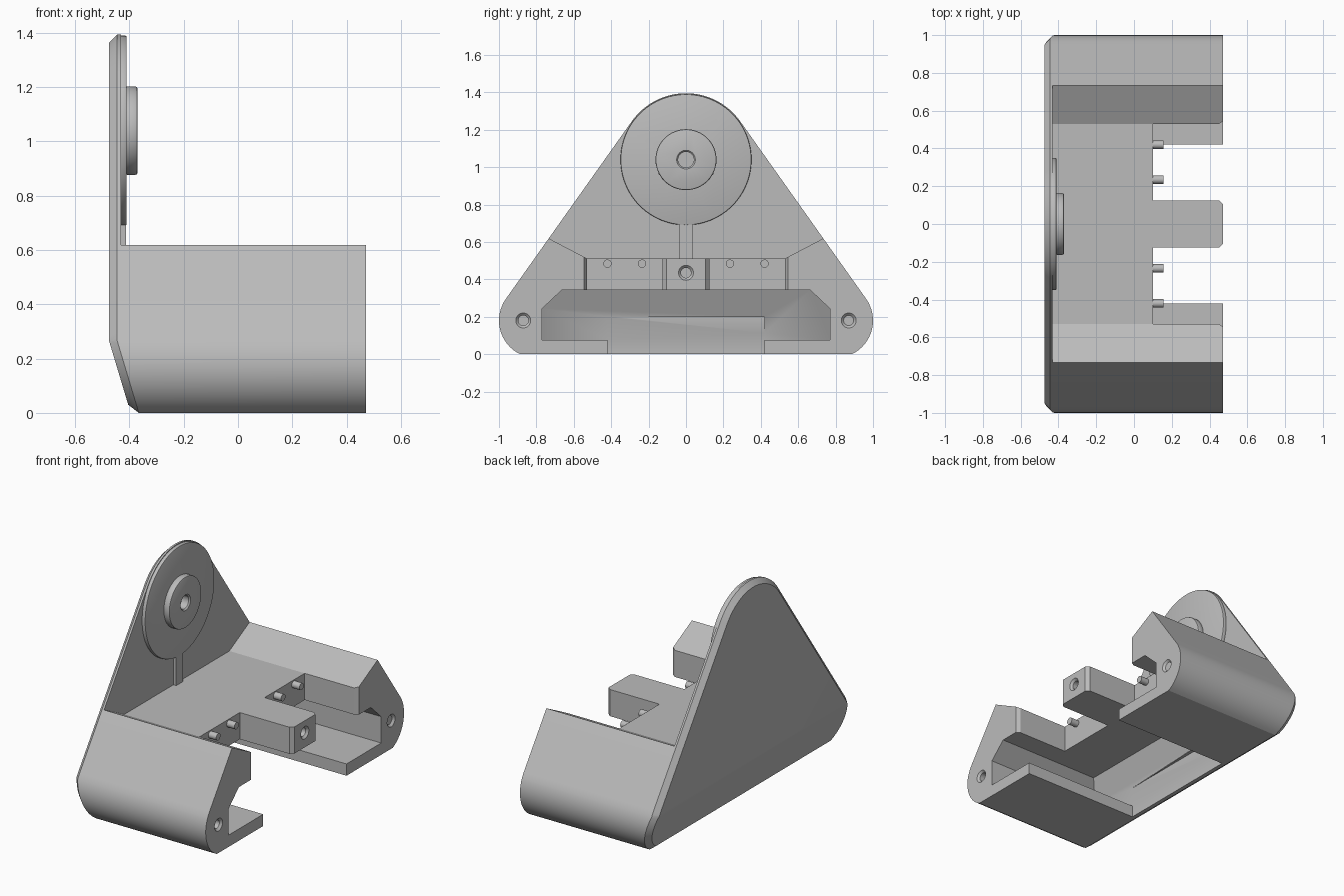
import bpy, bmesh
from math import pi, sin, cos, asin, atan2, acos
from mathutils import Matrix

if "Cube" in bpy.data.objects:
    bpy.data.objects.remove(bpy.data.objects["Cube"])

grey = bpy.data.materials.new("plain_grey")
grey.use_nodes = True
GREY = (0.5, 0.5, 0.5, 1)
grey.diffuse_color = GREY
grey.node_tree.nodes["Principled BSDF"].inputs["Base Color"].default_value = GREY

HUB_Z = 1.04            # centre of the round top
LOW_Y, LOW_Z = 0.8, 0.18  # centre of the rounded lower corners
PLATE_IN = -0.432       # inner face of the end plate
OPEN = 0.472            # open end


def finish(name, bm):
    bmesh.ops.recalc_face_normals(bm, faces=bm.faces)
    mesh = bpy.data.meshes.new(name)
    bm.to_mesh(mesh)
    bm.free()
    mesh.materials.append(grey)
    ob = bpy.data.objects.new(name, mesh)
    bpy.context.collection.objects.link(ob)
    return ob


def loft(name, loops):
    bm = bmesh.new()
    rings = [[bm.verts.new(p) for p in loop] for loop in loops]
    n = len(rings[0])
    bm.faces.new(rings[0])
    bm.faces.new(rings[-1])
    for a, b in zip(rings, rings[1:]):
        for i in range(n):
            j = (i + 1) % n
            bm.faces.new((a[i], a[j], b[j], b[i]))
    return finish(name, bm)


def prism(name, pts, lo, hi, axis="x"):
    def place(p, h):
        return (h, p[0], p[1]) if axis == "x" else (p[0], p[1], h)
    return loft(name, [[place(p, h) for p in pts] for h in (lo, hi)])


def rod(name, r, x0, x1, y, z, r_end=None, sides=48):
    bm = bmesh.new()
    bmesh.ops.create_cone(bm, cap_ends=True, segments=sides, radius1=r,
                          radius2=r if r_end is None else r_end, depth=x1 - x0,
                          matrix=Matrix.Translation(((x0 + x1) / 2, y, z))
                          @ Matrix.Rotation(pi / 2, 4, "Y"))
    return finish(name, bm)


def activate(ob):
    bpy.ops.object.select_all(action="DESELECT")
    ob.select_set(True)
    bpy.context.view_layer.objects.active = ob


def cut(ob, cutter):
    mod = ob.modifiers.new("cut", "BOOLEAN")
    mod.operation, mod.solver, mod.object = "DIFFERENCE", "EXACT", cutter
    activate(ob)
    bpy.ops.object.modifier_apply(modifier=mod.name)
    bpy.data.objects.remove(cutter)


def bevel(ob, width):
    mod = ob.modifiers.new("soft_edge", "BEVEL")
    mod.width, mod.segments, mod.limit_method = width, 2, "ANGLE"
    activate(ob)
    bpy.ops.object.modifier_apply(modifier=mod.name)


def outline(inset):
    """Rounded triangle in the yz plane with a flat base."""
    big, small = 0.355 - inset, 0.2 - inset
    dy, dz = LOW_Y, LOW_Z - HUB_Z
    tangent = atan2(dz, dy) + acos((big - small) / (dy * dy + dz * dz) ** 0.5)
    base = asin((inset - LOW_Z) / small)
    half = []
    for i in range(17):
        a = base + (tangent - base) * i / 16
        half.append((LOW_Y + small * cos(a), LOW_Z + small * sin(a)))
    for i in range(25):
        a = tangent + (pi / 2 - tangent) * i / 24
        half.append((big * cos(a), HUB_Z + big * sin(a)))
    return half + [(-y, z) for y, z in reversed(half[:-1])]


# Main shell: outline run along x, chamfered at the plate end
shell = loft("body_with_end_plate", [
    [(x, y, z) for y, z in outline(inset)]
    for x, inset in ((-0.475, 0.03), (-0.445, 0), (OPEN, 0))])

# Lean the lower part of the end plate inwards
bm = bmesh.new()
bm.from_mesh(shell.data)
bmesh.ops.bisect_plane(bm, geom=bm.verts[:] + bm.edges[:] + bm.faces[:],
                       plane_co=(0, 0, 0.265), plane_no=(0, 0, 1))
for v in bm.verts:
    if v.co.x < -0.4 and v.co.z < 0.265:
        v.co.x += (0.265 - v.co.z) * 0.3
bm.to_mesh(shell.data)
bm.free()

# Open space above the tray, leaving the plate standing
right = [(0.53, 0.512), (0.736, 0.62), (1.2, 0.62), (1.2, 1.6)]
cut(shell, prism("top_cutter", right + [(-y, z) for y, z in reversed(right)],
                 PLATE_IN, 0.8))

# Lower cavity with sloped shoulders on three sides
right = [(0.77, 0.075), (0.77, 0.243), (0.665, 0.342)]
cavity = prism("cavity_cutter", right + [(-y, z) for y, z in reversed(right)],
               -0.34, 0.8)
for v in cavity.data.vertices:
    if v.co.x < 0 and v.co.z > 0.3:
        v.co.x += 0.1
cut(shell, cavity)
cut(shell, prism("floor_slot_cutter",
                 [(-0.42, -0.1), (0.42, -0.1), (0.42, 0.2), (-0.42, 0.2)], -0.34, 0.8))

# Two notches beside the middle tab, and the screw holes
for s in (-1, 1):
    notch = [(0.1, 0.125), (0.45, 0.125), (OPEN, 0.105), (0.6, 0.105),
             (0.6, 0.545), (OPEN, 0.545), (0.45, 0.53), (0.1, 0.53)]
    cut(shell, prism("notch_cutter", [(x, s * y) for x, y in notch], 0.2, 0.8, "z"))
for y, z in ((-0.87, 0.18), (0.87, 0.18), (0, 0.435)):
    cut(shell, rod("hole_cutter", 0.027, 0.2, 0.6, y, z, sides=32))
    cut(shell, rod("hole_rim_cutter", 0.027, OPEN - 0.013, OPEN + 0.013, y, z, 0.053, 32))

# Round boss, hub and rib on the plate
disc = rod("plate_disc", 0.35, PLATE_IN - 0.01, -0.41, 0, HUB_Z, sides=96)
hub = rod("hub", 0.163, -0.415, -0.37, 0, HUB_Z, sides=64)
bevel(disc, 0.006)
bevel(hub, 0.008)
for part in (disc, hub):
    cut(part, rod("bore_cutter", 0.042, -0.425, -0.3, 0, HUB_Z))
cut(hub, rod("bore_rim_cutter", 0.042, -0.378, -0.362, 0, HUB_Z, 0.058))
rib = prism("plate_rib", [(-0.035, 0.5), (0.035, 0.5), (0.035, 0.71), (-0.035, 0.71)],
            PLATE_IN - 0.01, -0.412)

# Locating pins in the notches
pins = []
for s in (-1, 1):
    for label, y in (("inner", 0.235), ("outer", 0.42)):
        side = "left" if s > 0 else "right"
        pins.append(rod(f"{label}_pin_{side}", 0.022, 0.08, 0.155, s * y, 0.484, sides=24))

for ob in [shell, disc, hub, rib] + pins:
    activate(ob)
    bpy.ops.object.shade_smooth_by_angle(angle=pi / 7)
